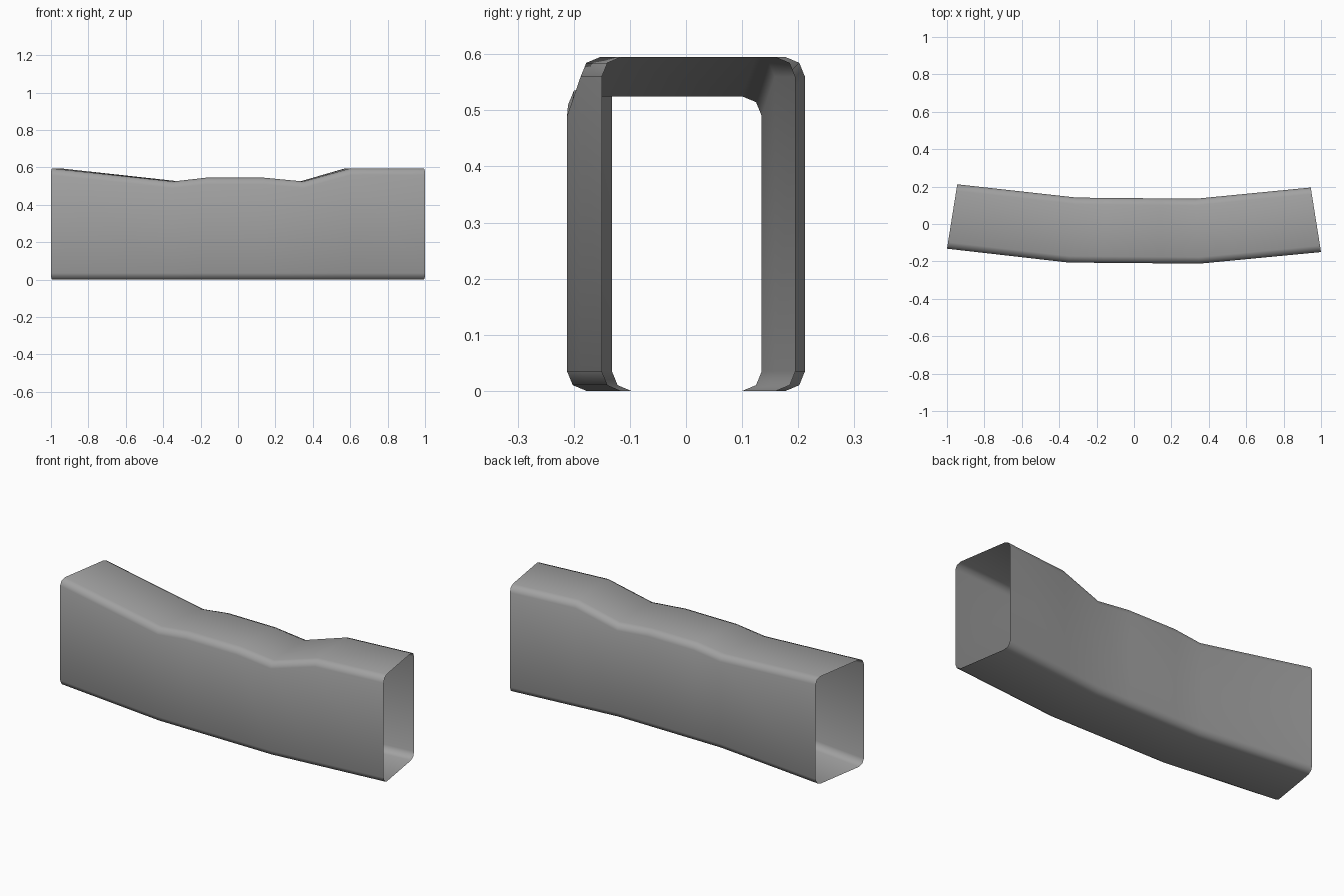
import bpy, bmesh, math
from mathutils import Vector

cube = bpy.data.objects.get("Cube")
if cube:
    bpy.data.objects.remove(cube, do_unlink=True)

RADIUS = 0.035

# Plan outline: front and back wall points at the ends and the two bends
plan = [
    (Vector((-1.0, -0.132)), Vector((-0.945, 0.212))),
    (Vector((-0.35, -0.206)), Vector((-0.305, 0.141))),
    (Vector((0.35, -0.212)), Vector((0.33, 0.135))),
    (Vector((1.0, -0.15)), Vector((0.945, 0.195))),
]
# Stations: plan segment, fraction along it, height of the top
stations = [
    (0, 0, 0.595), (1, 0, 0.525), (1, 0.25, 0.545), (1, 0.7, 0.545),
    (2, 0, 0.525), (2, 0.39, 0.595), (2, 1, 0.595),
]


def section(front, back, top):
    """Rounded rectangle standing on the line from front to back."""
    width = (back - front).length
    along = (back - front).normalized()
    corners = [
        (width - RADIUS, RADIUS, -90), (width - RADIUS, top - RADIUS, 0),
        (RADIUS, top - RADIUS, 90), (RADIUS, RADIUS, 180),
    ]
    points = []
    for u, z, start in corners:
        for step in range(3):
            a = math.radians(start + 45 * step)
            p = front + along * (u + RADIUS * math.cos(a))
            points.append((p.x, p.y, z + RADIUS * math.sin(a)))
    return points


# Open-ended sleeve, lofted through the stations
bm = bmesh.new()
rings = []
for seg, t, top in stations:
    front, back = (plan[seg][i].lerp(plan[seg + 1][i], t) for i in (0, 1))
    rings.append([bm.verts.new(p) for p in section(front, back, top)])
for a, b in zip(rings, rings[1:]):
    for i in range(len(a)):
        j = (i + 1) % len(a)
        bm.faces.new((a[i], a[j], b[j], b[i]))

# Make the skin face outward, judged by the flat underside
bm.normal_update()
lowest = min(bm.faces, key=lambda f: f.calc_center_median().z)
if lowest.normal.z > 0:
    bmesh.ops.reverse_faces(bm, faces=bm.faces[:])

mesh = bpy.data.meshes.new("bent_sleeve")
bm.to_mesh(mesh)
bm.free()
sleeve = bpy.data.objects.new("bent_sleeve", mesh)
bpy.context.collection.objects.link(sleeve)

# Plain grey finish
grey = bpy.data.materials.new("plain_grey")
grey.use_nodes = True
colour = (0.36, 0.36, 0.36, 1)
grey.diffuse_color = colour
grey.node_tree.nodes["Principled BSDF"].inputs["Base Color"].default_value = colour
mesh.materials.append(grey)

bpy.ops.object.select_all(action="DESELECT")
sleeve.select_set(True)
bpy.context.view_layer.objects.active = sleeve
bpy.ops.object.shade_smooth_by_angle(angle=math.radians(60))
